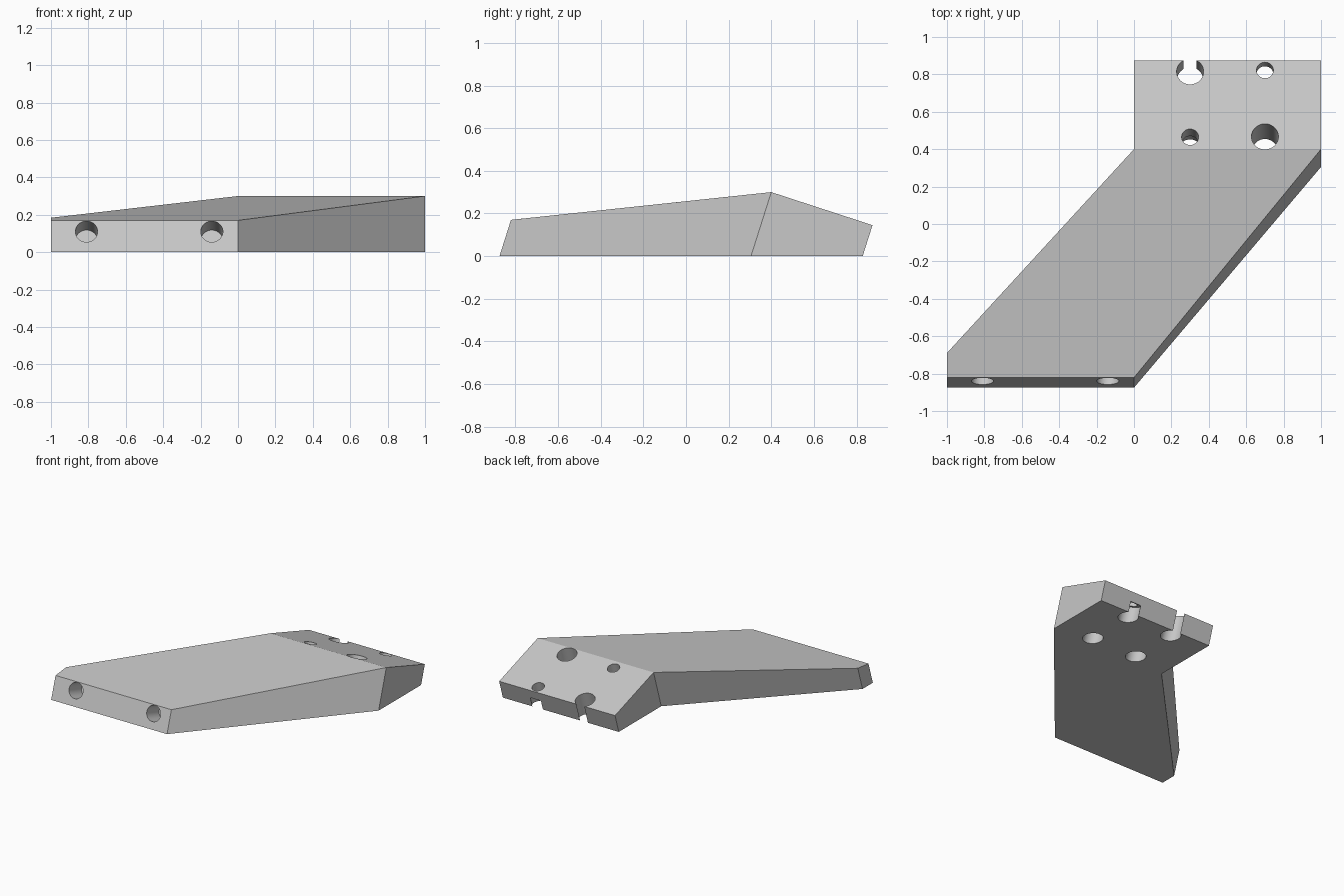
import bpy
import bmesh
from mathutils import Vector

cube = bpy.data.objects.get("Cube")
if cube:
    bpy.data.objects.remove(cube, do_unlink=True)

LEAN = 0.317                               # y shift of every side wall per unit of height
AXIS = Vector((0, LEAN, 1)).normalized()   # direction of the bolt holes
INWARD = Vector((0, 1, -LEAN)).normalized()  # direction of the front dowel holes

grey = bpy.data.materials.new("light_grey")
grey.use_nodes = True
grey.diffuse_color = (0.58, 0.58, 0.58, 1)
grey.node_tree.nodes["Principled BSDF"].inputs["Base Color"].default_value = grey.diffuse_color


def make_body():
    # base outline with the height of the top above each corner
    outline = [(0, 0.829, 0.145), (1, 0.829, 0.145), (1, 0.305, 0.3),
               (0, -0.875, 0.17), (-1, -0.875, 0.17), (-1, -0.748, 0.184),
               (0, 0.305, 0.3)]
    bm = bmesh.new()
    low = [bm.verts.new((x, y, 0)) for x, y, h in outline]
    high = [bm.verts.new((x, y + LEAN * h, h)) for x, y, h in outline]
    bm.faces.new(low)
    bm.faces.new([high[i] for i in (0, 1, 2, 6)])
    bm.faces.new([high[i] for i in (2, 3, 4, 5, 6)])
    for i in range(len(outline)):
        j = (i + 1) % len(outline)
        bm.faces.new((low[i], low[j], high[j], high[i]))
    bmesh.ops.recalc_face_normals(bm, faces=bm.faces)
    mesh = bpy.data.meshes.new("angled_bracket")
    bm.to_mesh(mesh)
    bm.free()
    mesh.materials.append(grey)
    obj = bpy.data.objects.new("angled_bracket", mesh)
    bpy.context.collection.objects.link(obj)
    return obj


def drill(body, start, end, radius):
    # subtract a round hole running from start to end
    span = end - start
    bpy.ops.mesh.primitive_cylinder_add(vertices=48, radius=radius, depth=span.length,
                                        location=(start + end) / 2)
    cutter = bpy.context.object
    cutter.rotation_euler = span.to_track_quat('Z', 'Y').to_euler()
    cutter.hide_render = True
    cutter.data.materials.append(grey)
    mod = body.modifiers.new("hole", 'BOOLEAN')
    mod.operation = 'DIFFERENCE'
    mod.solver = 'EXACT'
    mod.object = cutter
    bpy.context.view_layer.objects.active = body
    bpy.ops.object.modifier_apply(modifier=mod.name)
    bpy.data.objects.remove(cutter, do_unlink=True)


body = make_body()

# blind dowel holes in the front end
for x in (-0.81, -0.14):
    mouth = Vector((x, -0.84, 0.11))
    drill(body, mouth - INWARD * 0.1, mouth + INWARD * 0.16, 0.059)

# wide through holes in the rear pad
WIDE, NARROW = 0.072, 0.045
for x, y, z in ((0.3, 0.815, 0.165), (0.7, 0.467, 0.278)):
    mouth = Vector((x, y, z))
    drill(body, mouth - AXIS * 0.5, mouth + AXIS * 0.1, WIDE)

# narrow holes, widened from below up to a step
for x, y, z, step in ((0.7, 0.822, 0.162, 0.072), (0.3, 0.465, 0.279, 0.125)):
    mouth = Vector((x, y, z))
    drill(body, mouth - AXIS * 0.5, mouth - AXIS * step, WIDE)
    drill(body, mouth - AXIS * 0.4, mouth + AXIS * 0.1, NARROW)

# smooth hole walls, sharp edges elsewhere
bpy.ops.object.select_all(action='DESELECT')
body.select_set(True)
bpy.context.view_layer.objects.active = body
bpy.ops.object.shade_smooth_by_angle(angle=0.35)
